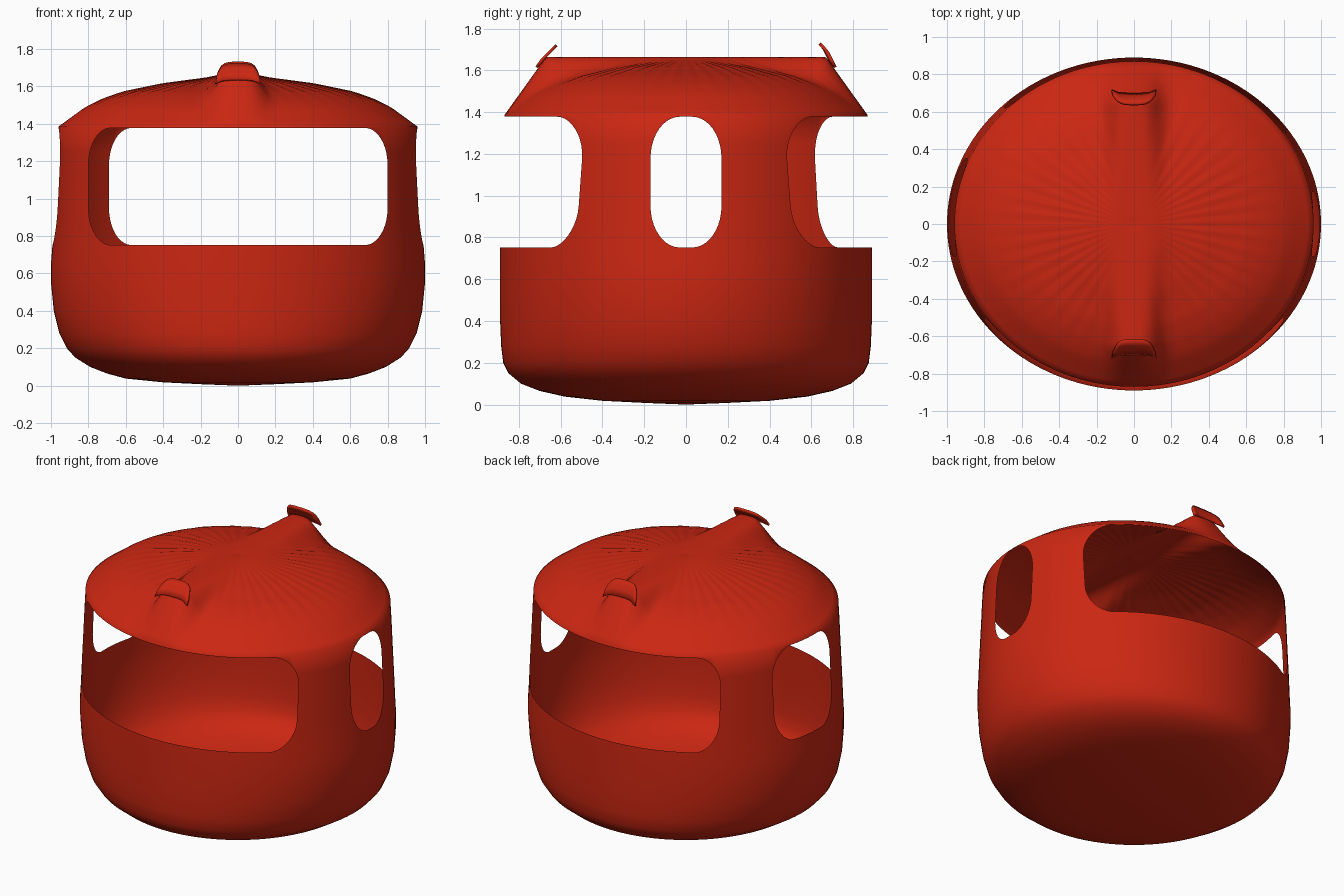
import bpy, bmesh, math

if "Cube" in bpy.data.objects:
    bpy.data.objects.remove(bpy.data.objects["Cube"])

red = bpy.data.materials.new("red_paint")
red.diffuse_color = (0.6, 0.02, 0.006, 1)
red.use_nodes = True
red.node_tree.nodes["Principled BSDF"].inputs["Base Color"].default_value = red.diffuse_color
cut = bpy.data.materials.new("cut_marker")


def make(name, bm, mats):
    bmesh.ops.recalc_face_normals(bm, faces=bm.faces)
    me = bpy.data.meshes.new(name)
    bm.to_mesh(me)
    bm.free()
    for m in mats:
        me.materials.append(m)
    ob = bpy.data.objects.new(name, me)
    bpy.context.collection.objects.link(ob)
    return ob


def lerp_table(table, t):
    for (a, fa), (b, fb) in zip(table, table[1:]):
        if t <= b:
            return fa + (fb - fa) * (t - a) / (b - a)
    return table[-1][1]


# Wall profile: height, x radius, y radius
WALL = [(.008, .2, .2), (.018, .4, .4), (.038, .6, .58), (.065, .7, .7),
        (.1, .79, .79), (.15, .87, .85), (.2, .915, .875), (.28, .955, .885),
        (.4, .985, .89), (.55, 1, .89), (.65, 1, .89), (.74, .993, .89),
        (.9, .985, .887), (1.1, .975, .88), (1.25, .968, .875), (1.385, .96, .87)]
DOME = [(0, 1), (.1, .99), (.2, .96), (.42, .85), (.64, .69), (.75, .56), (.85, .39), (1, 0)]
N = 144


def roof_z(t, th):
    # Shallow dome with faint ripples and a level ridge running front to back
    z = 1.385 + .27 * lerp_table(DOME, t)
    z += .003 * math.sin(44 * th) * math.sin(math.pi * t) ** 2
    x = .96 * t * math.cos(th)
    ridge = 1.665 if t < .77 else 1.385 + .28 * (1 - t) / .23
    return z + max(0, ridge - z) * math.exp(-(abs(x) / .135) ** 4)


# Closed shell of walls and roof
bm = bmesh.new()
rings = []
for z, rx, ry in WALL:
    rings.append([bm.verts.new((rx * math.cos(2 * math.pi * i / N),
                                ry * math.sin(2 * math.pi * i / N), z)) for i in range(N)])
STEPS = 30
for k in range(1, STEPS):
    t = 1 - k / STEPS
    ring = []
    for i in range(N):
        th = 2 * math.pi * i / N
        ring.append(bm.verts.new((.96 * t * math.cos(th), .87 * t * math.sin(th), roof_z(t, th))))
    rings.append(ring)
for a, b in zip(rings, rings[1:]):
    for i in range(N):
        j = (i + 1) % N
        bm.faces.new((a[i], a[j], b[j], b[i]))
for ring, z in ((rings[0], 0), (rings[-1], 1.66)):
    c = bm.verts.new((0, 0, z))
    for i in range(N):
        bm.faces.new((ring[i], ring[(i + 1) % N], c))
cabin = make("cabin_shell", bm, [red, cut])


# Rounded window cutters
def window(name, lo, hi, cr, d0, d1, axis):
    z0, z1, cz = .752, 1.378, .2
    pts = []
    for q, (u, z) in enumerate(((hi - cr, z1 - cz), (lo + cr, z1 - cz),
                                (lo + cr, z0 + cz), (hi - cr, z0 + cz))):
        for s in range(11):
            a = (q + s / 10) * math.pi / 2
            pts.append((u + cr * math.cos(a), z + cz * math.sin(a)))
    bm = bmesh.new()
    loops = [[bm.verts.new((d, u, z) if axis == 'x' else (u, d, z)) for u, z in pts]
             for d in (d0, d1)]
    n = len(pts)
    for i in range(n):
        j = (i + 1) % n
        bm.faces.new((loops[0][i], loops[0][j], loops[1][j], loops[1][i]))
    for l in loops:
        bm.faces.new(l)
    for f in bm.faces:
        f.material_index = 1
    ob = make(name, bm, [red, cut])
    ob.hide_render = True
    return ob


cutters = [window("front_window_cutter", -.8, .8, .12, -1.2, -.4, 'y'),
           window("back_window_cutter", -.69, .81, .12, .45, 1.2, 'y'),
           window("right_window_cutter", -.17, .17, .14, .75, 1.2, 'x'),
           window("left_window_cutter", -.17, .35, .14, -1.2, -.75, 'x')]
for c in cutters:
    mod = cabin.modifiers.new(c.name, 'BOOLEAN')
    mod.operation = 'DIFFERENCE'
    mod.solver = 'EXACT'
    mod.object = c
dg = bpy.context.evaluated_depsgraph_get()
me = bpy.data.meshes.new_from_object(cabin.evaluated_get(dg))
cabin.modifiers.clear()
cabin.data = me
for c in cutters:
    bpy.data.objects.remove(c)

# Remove the tunnel faces so only a thin open shell remains
bm = bmesh.new()
bm.from_mesh(me)
bmesh.ops.delete(bm, geom=[f for f in bm.faces if f.material_index == 1], context='FACES')
bm.to_mesh(me)
bm.free()
while len(me.materials) > 1:
    me.materials.pop(index=len(me.materials) - 1)
bpy.data.materials.remove(cut)
for p in me.polygons:
    p.use_smooth = True


# Small upturned lips at the front and back ends of the roof ridge
def lip(name, side, rows):
    bm = bmesh.new()
    grid = []
    for y, z, w in rows:
        row = []
        for i in range(9):
            s = i / 4 - 1
            row.append(bm.verts.new((w * s, side * (y + .02 * s ** 4), z - .02 * s ** 4)))
        grid.append(row)
    for a, b in zip(grid, grid[1:]):
        for i in range(8):
            bm.faces.new((a[i], a[i + 1], b[i + 1], b[i]))
    ob = make(name, bm, [red])
    sol = ob.modifiers.new("thickness", 'SOLIDIFY')
    sol.thickness = .014
    sol.offset = 0
    for p in ob.data.polygons:
        p.use_smooth = True


lip("front_roof_lip", -1, [(.695, 1.635, .12), (.67, 1.67, .115), (.645, 1.695, .105), (.62, 1.72, .09)])
lip("back_roof_lip", 1, [(.695, 1.635, .12), (.675, 1.675, .115), (.66, 1.705, .105), (.64, 1.728, .09)])
